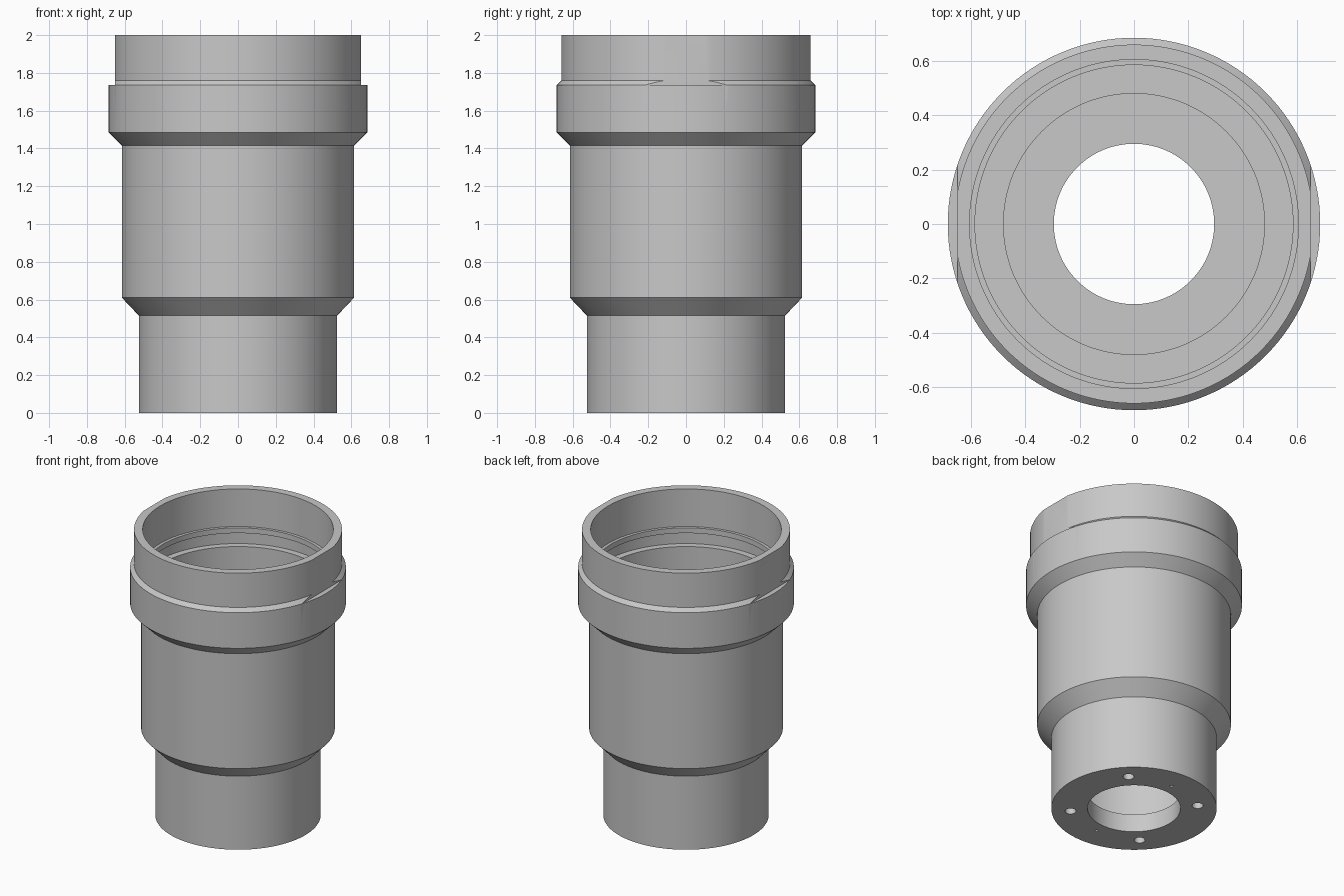
import bpy, bmesh, math
from mathutils import Matrix

if "Cube" in bpy.data.objects:
    bpy.data.objects.remove(bpy.data.objects["Cube"], do_unlink=True)

# Single grey material
grey = bpy.data.materials.new("plain_grey")
grey.use_nodes = True
colour = (0.58, 0.58, 0.58, 1)
grey.diffuse_color = colour
grey.node_tree.nodes["Principled BSDF"].inputs["Base Color"].default_value = colour


def make_object(name, bm):
    bmesh.ops.recalc_face_normals(bm, faces=bm.faces)
    mesh = bpy.data.meshes.new(name)
    bm.to_mesh(mesh)
    bm.free()
    mesh.materials.append(grey)
    obj = bpy.data.objects.new(name, mesh)
    bpy.context.collection.objects.link(obj)
    return obj


def lathe(name, profile, steps=128):
    """Revolve a closed (radius, height) outline about z."""
    bm = bmesh.new()
    rings = []
    for i in range(steps):
        a = 2 * math.pi * i / steps
        rings.append([bm.verts.new((r * math.cos(a), r * math.sin(a), z)) for r, z in profile])
    n = len(profile)
    for i in range(steps):
        here, there = rings[i], rings[(i + 1) % steps]
        for j in range(n):
            k = (j + 1) % n
            bm.faces.new((here[j], there[j], there[k], here[k]))
    return make_object(name, bm)


# Stepped hollow housing: outside going up, then inside going down
outside = [(0.295, 0), (0.525, 0), (0.525, 0.515), (0.615, 0.61), (0.615, 1.415),
           (0.685, 1.485), (0.685, 1.735), (0.66, 1.76), (0.66, 2)]
inside = [(0.605, 2), (0.605, 1.737), (0.585, 1.737), (0.585, 1.70), (0.63, 1.70),
          (0.63, 1.606), (0.585, 1.606), (0.585, 0.61), (0.48, 0.61), (0.48, 0.125),
          (0.295, 0.125)]
housing = lathe("housing", outside + inside)

# Cutters: side flats on the collar, and blind holes in the base
cutters = bmesh.new()
for side in (-1, 1):
    place = Matrix.Translation((side * 0.8, 0, 1.935)) @ Matrix.Diagonal((0.3, 1, 0.4, 1))
    bmesh.ops.create_cube(cutters, size=1, matrix=place)


def drill(angle, distance, radius):
    a = math.radians(angle)
    place = Matrix.Translation((distance * math.cos(a), distance * math.sin(a), 0))
    bmesh.ops.create_cone(cutters, cap_ends=True, segments=24, radius1=radius,
                          radius2=radius, depth=0.16, matrix=place)


for quarter in range(4):
    drill(45 + 90 * quarter, 0.405, 0.035)
for angle in (90, 270):
    drill(angle, 0.37, 0.01)

cutter = make_object("cutter", cutters)
cutter.hide_render = True
cut = housing.modifiers.new("cuts", "BOOLEAN")
cut.object = cutter
cut.solver = "EXACT"

# Apply the cuts, drop the helper, and shade smooth with sharp edges
bpy.ops.object.select_all(action="DESELECT")
housing.select_set(True)
bpy.context.view_layer.objects.active = housing
bpy.ops.object.modifier_apply(modifier=cut.name)
bpy.data.objects.remove(cutter, do_unlink=True)
bpy.ops.object.shade_smooth_by_angle(angle=math.radians(20))
